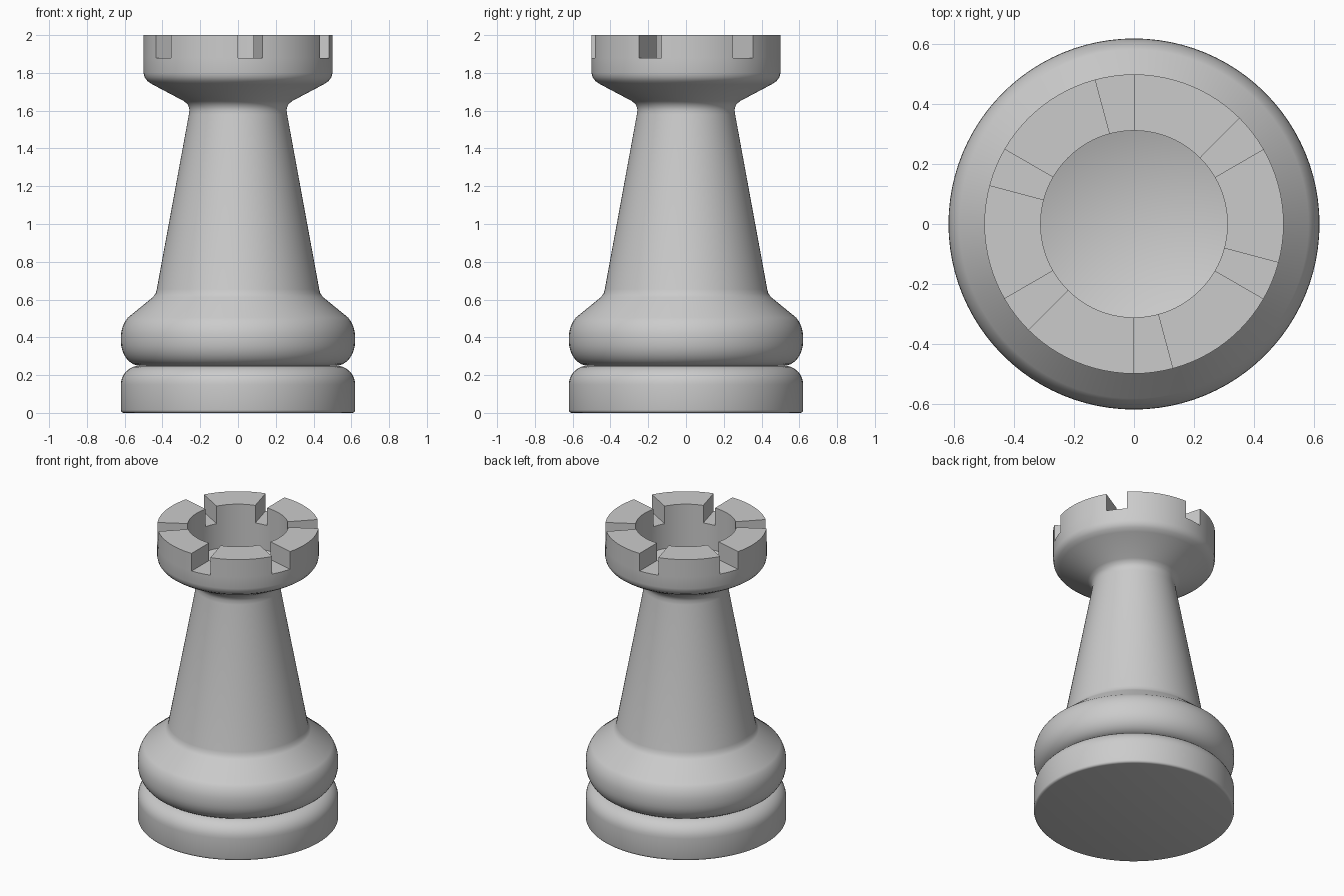
import bpy, bmesh, math

if "Cube" in bpy.data.objects:
    bpy.data.objects.remove(bpy.data.objects["Cube"])

SEGMENTS = 96            # four per 15 degree battlement step
SLOT_Z, TOP_Z = 1.88, 2.0


def arc(cx, cz, rx, rz, a0, a1, n=6):
    """Points of an elliptical arc, angles in degrees."""
    return [(cx + rx * math.cos(math.radians(a0 + (a1 - a0) * i / n)),
             cz + rz * math.sin(math.radians(a0 + (a1 - a0) * i / n)))
            for i in range(n + 1)]


stone = bpy.data.materials.new("stone_grey")
stone.diffuse_color = (0.6, 0.6, 0.6, 1)
stone.use_nodes = True
stone.node_tree.nodes["Principled BSDF"].inputs["Base Color"].default_value = stone.diffuse_color

# Profile from the underside centre up to the bowl centre
profile = [(0, 0)]
profile += arc(0.605, 0.015, 0.015, 0.015, -90, 0, 3)       # foot edge
profile += arc(0.52, 0.15, 0.10, 0.10, 0, 90, 8)            # base disc shoulder
profile += [(0.50, 0.25)]                                   # groove
profile += arc(0.52, 0.38, 0.10, 0.13, -90, 0, 8)           # collar underside
profile += arc(0.50, 0.40, 0.12, 0.145, 0, 46, 5)           # collar shoulder
profile += [(0.45, 0.613), (0.436, 0.632), (0.43, 0.655)]   # shaft foot
profile += [(0.26, 1.58), (0.257, 1.605), (0.264, 1.63), (0.285, 1.65)]  # neck
profile += [(0.455, 1.74), (0.48, 1.757), (0.495, 1.777), (0.50, 1.80)]  # crown flare
profile += [(0.50, SLOT_Z), (0.312, SLOT_Z)]                # slot floor
profile += [(0.312, 1.71), (0, 1.60)]                       # hollow and bowl

# Turn the profile around z
bm = bmesh.new()
verts = [bm.verts.new((r, 0, z)) for r, z in profile]
edges = [bm.edges.new(pair) for pair in zip(verts, verts[1:])]
bmesh.ops.spin(bm, geom=verts + edges, cent=(0, 0, 0), axis=(0, 0, 1),
               angle=math.tau, steps=SEGMENTS, use_merge=True)
bmesh.ops.remove_doubles(bm, verts=bm.verts, dist=0.0005)
bmesh.ops.recalc_face_normals(bm, faces=bm.faces)

# Raise the battlements, leaving a 15 degree slot every 60 degrees
raised = []
for face in bm.faces:
    c = face.calc_center_median()
    if all(abs(v.co.z - SLOT_Z) < 0.001 for v in face.verts):
        if not 30 < math.degrees(math.atan2(c.y, c.x)) % 60 < 45:
            raised.append(face)
result = bmesh.ops.extrude_face_region(bm, geom=raised)
for item in result["geom"]:
    if isinstance(item, bmesh.types.BMVert):
        item.co.z = TOP_Z
if any(f.is_valid for f in raised):
    bmesh.ops.delete(bm, geom=[f for f in raised if f.is_valid], context='FACES')
bmesh.ops.recalc_face_normals(bm, faces=bm.faces)

mesh = bpy.data.meshes.new("rook")
bm.to_mesh(mesh)
bm.free()
mesh.materials.append(stone)
rook = bpy.data.objects.new("rook", mesh)
bpy.context.collection.objects.link(rook)

# Smooth sides with crisp battlement edges
bpy.context.view_layer.objects.active = rook
rook.select_set(True)
bpy.ops.object.shade_smooth_by_angle(angle=math.radians(35))
